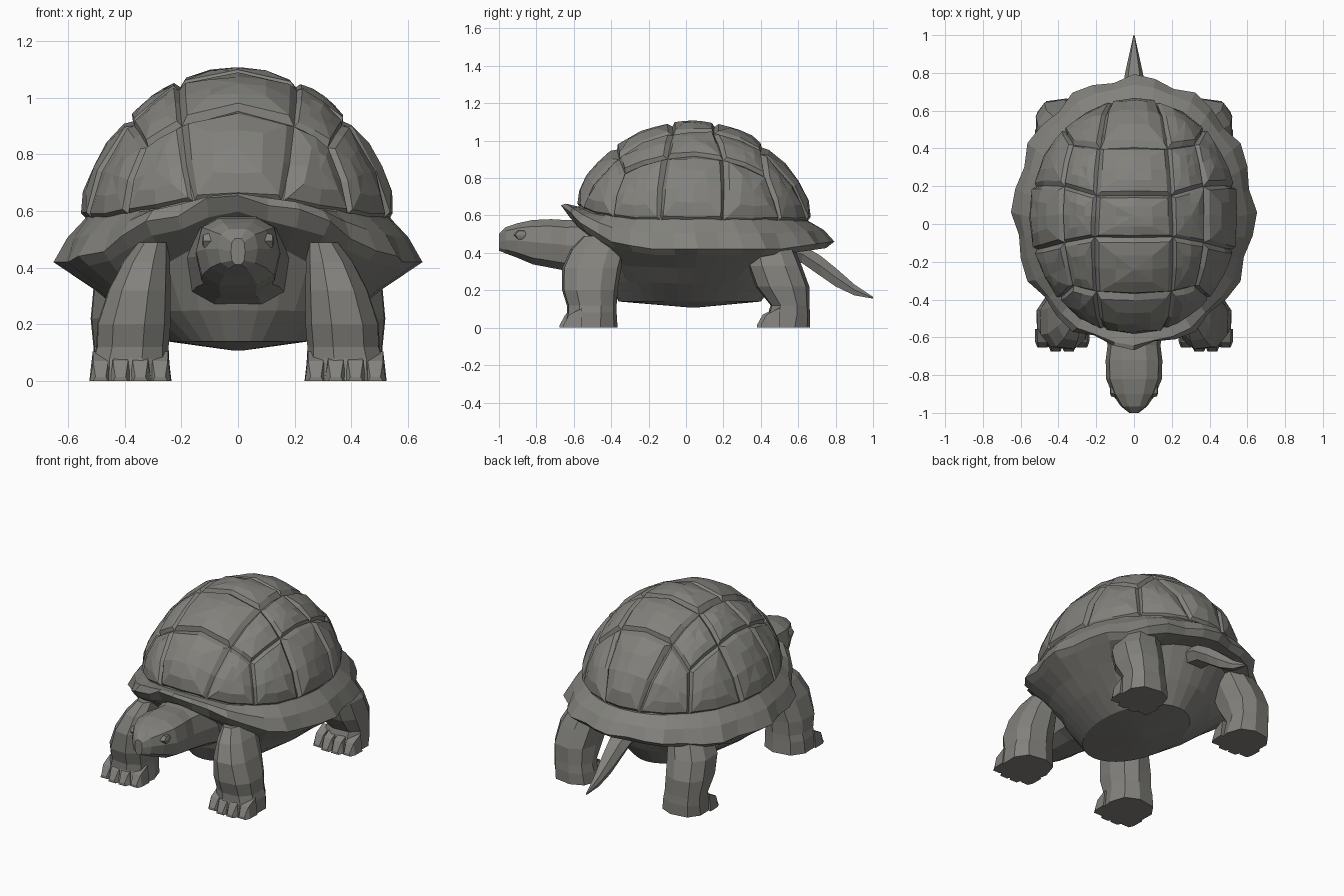
import bpy, bmesh, random
from math import sin, cos, pi, asin, atan2, hypot
from mathutils import Vector

if "Cube" in bpy.data.objects:
    bpy.data.objects.remove(bpy.data.objects["Cube"])

random.seed(4)
STONE = bpy.data.materials.new("dark_grey")
STONE.diffuse_color = (0.225, 0.221, 0.203, 1)
STONE.use_nodes = True
STONE.node_tree.nodes["Principled BSDF"].inputs["Base Color"].default_value = STONE.diffuse_color


def make(name, verts, faces):
    me = bpy.data.meshes.new(name)
    me.from_pydata([tuple(v) for v in verts], [], faces)
    me.materials.append(STONE)
    bm = bmesh.new()
    bm.from_mesh(me)
    bmesh.ops.remove_doubles(bm, verts=bm.verts, dist=0.0005)
    bmesh.ops.recalc_face_normals(bm, faces=bm.faces)
    bm.to_mesh(me)
    bm.free()
    ob = bpy.data.objects.new(name, me)
    bpy.context.collection.objects.link(ob)
    return ob


def loft(name, rings, side=1):
    n = len(rings[0])
    verts = [(p[0] * side, p[1], p[2]) for r in rings for p in r]
    faces = [(k * n + i, k * n + (i + 1) % n, (k + 1) * n + (i + 1) % n, (k + 1) * n + i)
             for k in range(len(rings) - 1) for i in range(n)]
    faces += [tuple(range(n)), tuple(range(len(verts) - n, len(verts)))]
    return make(name, verts, faces)


def interp(table, x):
    if x <= table[0][0]:
        return table[0][1]
    for (a, fa), (b, fb) in zip(table, table[1:]):
        if x <= b:
            return fa + (fb - fa) * (x - a) / (b - a)
    return table[-1][1]


def power(v, e):
    return abs(v) ** e * (1 if v >= 0 else -1)


# Shell shape: plan ellipse, height profile, and rim height along y
CY, RX, RY = 0.04, 0.54, 0.615
BASE = [(-0.6, 0.66), (-0.5, 0.61), (-0.3, 0.575), (0.7, 0.57)]
EDGE = [(-0.65, 0.655), (-0.58, 0.57), (-0.4, 0.46), (-0.2, 0.42), (0.5, 0.42), (0.78, 0.46)]
HUB = Vector((0, CY, 0.5))


def dome(a, s, lift=0.0):
    r = sin(min(s, 1) * pi / 2)
    x, y = RX * r * cos(a), CY + RY * r * sin(a)
    zb = interp(BASE, CY + RY * sin(a))
    p = Vector((x, y, zb + (1.09 - zb) * max(1 - r * r, 0) ** 0.6))
    return p + (p - HUB).normalized() * lift


def ellipse(hx, y0, y1, zf, n=36, jag=0.0):
    pts = []
    for i in range(n):
        a = 2 * pi * i / n
        k = 1 + jag * (1, -1, 0.2)[i % 3]
        y = (y0 + y1) / 2 + (y1 - y0) / 2 * sin(a) * k
        pts.append((hx * cos(a) * k, y, zf(y)))
    return pts


# Shell core with flared scalloped rim and faceted belly
N = 36
rings = [[dome(2 * pi * i / N, s, -0.012) for i in range(N)] for s in (0.02, 0.3, 0.55, 0.8)]
rings += [[dome(2 * pi * i / N, 1) for i in range(N)],
          ellipse(0.595, -0.635, 0.73, lambda y: interp(EDGE, y) * 0.5 + interp(BASE, y) * 0.5 + 0.01, N, 0.012),
          ellipse(0.635, -0.65, 0.775, lambda y: interp(EDGE, y), N, 0.026),
          ellipse(0.60, -0.62, 0.74, lambda y: interp(EDGE, y) - 0.03, N, 0.012),
          ellipse(0.50, -0.50, 0.59, lambda y: interp([(-0.52, 0.52), (-0.35, 0.33), (0.3, 0.31), (0.6, 0.45)], y), N),
          ellipse(0.40, -0.42, 0.49, lambda y: interp([(-0.42, 0.25), (0, 0.235), (0.49, 0.26)], y), N),
          ellipse(0.25, -0.36, 0.40, lambda y: 0.14, N),
          ellipse(0.02, 0.02, 0.06, lambda y: 0.108, N)]
loft("shell_body", rings)


# Raised scutes: plan outlines laid on the dome, with a bevelled edge
def disc(x, y, base=False):
    u, v = x / RX, (y - CY) / RY
    r, a = hypot(u, v), atan2(v, u)
    s = 1.0 if base else asin(min(r, 0.999)) * 2 / pi
    return Vector((s * cos(a), s * sin(a)))


def scute(name, outline, side=1):
    corners = [disc(x, y, b) for x, y, b in outline]
    border = []
    for p, q in zip(corners, corners[1:] + corners[:1]):
        for t in (0, 0.5):
            m = p.lerp(q, t)
            if p.length > 0.99 and q.length > 0.99:
                m = m.normalized()
            border.append(m)
    mid = sum(border, Vector((0, 0))) / len(border)
    rings = []
    for k, lift in ((0, -0.006), (0.14, 0.012), (0.55, 0.018), (0.96, 0.018)):
        ring = []
        for b in border:
            p = b.lerp(mid, k)
            j = random.uniform(-0.006, 0.006) if 0 < k < 0.9 else 0
            ring.append(dome(atan2(p.y, p.x), p.length, lift + j))
        rings.append(ring)
    loft(name, rings[::-1], side)


A, B, C, D, E = (0.2, -0.36, 0), (0.21, -0.07, 0), (0.2, 0.15, 0), (0.18, 0.4, 0), (0.32, 0.42, 0)
F, G, H = (0.32, -0.33, 0), (0.37, -0.10, 0), (0.37, 0.2, 0)
P, Q, R, S, T, U = ((0.16, -0.56, 1), (0.40, -0.40, 1), (0.53, -0.14, 1), (0.53, 0.2, 1),
                    (0.37, 0.5, 1), (0.12, 0.65, 1))
spine = [P, A, B, C, D, U]
for i, (p, q) in enumerate(zip(spine, spine[1:])):
    scute(f"centre_scute_{i + 1}", [(-p[0], p[1], p[2]), p, q, (-q[0], q[1], q[2])])
laterals = [[A, F, G, B], [B, G, H, C], [C, H, E, D], [P, Q, F, A],
            [Q, R, G, F], [R, S, H, G], [S, T, E, H], [T, U, D, E]]
for side in (1, -1):
    for i, c in enumerate(laterals):
        scute(f"side_scute_{i + 1}", c, side)


# Legs, each a stack of (x, y, z, half width, half depth)
def stack(spec, n=9):
    return [[(x + rx * power(cos(2 * pi * i / n + 0.3), 0.8), y + ry * power(sin(2 * pi * i / n + 0.3), 0.8), z)
             for i in range(n)] for x, y, z, rx, ry in spec]


front_leg = [(0.38, -0.515, 0, 0.142, 0.15), (0.38, -0.505, 0.08, 0.137, 0.135),
             (0.375, -0.505, 0.12, 0.13, 0.135), (0.37, -0.515, 0.2, 0.132, 0.15),
             (0.35, -0.505, 0.32, 0.112, 0.16), (0.325, -0.47, 0.42, 0.085, 0.15), (0.3, -0.43, 0.49, 0.055, 0.12)]
rear_leg = [(0.38, 0.53, 0, 0.135, 0.135), (0.385, 0.55, 0.07, 0.13, 0.115),
            (0.39, 0.555, 0.12, 0.125, 0.105), (0.395, 0.515, 0.22, 0.13, 0.145),
            (0.38, 0.475, 0.33, 0.135, 0.145), (0.34, 0.44, 0.45, 0.11, 0.13)]


# Toes: blunt wedges along the front of each foot
def toe(name, x, y, side):
    rings = []
    for dy, w, h in ((0.1, 0.04, 0.105), (0.03, 0.038, 0.07), (0, 0.026, 0.015)):
        rings.append([(x - w, y + dy, 0), (x + w, y + dy, 0), (x + w * 0.7, y + dy, h), (x - w * 0.7, y + dy, h)])
    loft(name, rings, side)


for side in (1, -1):
    loft("front_leg", stack(front_leg), side)
    loft("rear_leg", stack(rear_leg), side)
    for k in range(4):
        x, bow = 0.275 + k * 0.07, 0.02 * abs(k - 1.5)
        toe("front_toe", x, -0.685 + bow, side)
        toe("rear_toe", x, 0.37 + bow, side)


# Head and neck, cross sections along y: (y, bottom, top, half width)
def sections(spec, n=10, e=0.7):
    return [[(w * power(cos(2 * pi * i / n), e), y, (lo + hi) / 2 + (hi - lo) / 2 * power(sin(2 * pi * i / n), e))
             for i in range(n)] for y, lo, hi, w in spec]


loft("head", sections([(-1.0, 0.41, 0.505, 0.025), (-0.965, 0.395, 0.54, 0.07), (-0.9, 0.37, 0.562, 0.115),
                       (-0.82, 0.335, 0.58, 0.148), (-0.72, 0.315, 0.585, 0.15), (-0.64, 0.3, 0.58, 0.14),
                       (-0.5, 0.285, 0.59, 0.17), (-0.35, 0.25, 0.6, 0.2)]))
for side in (1, -1):
    loft("eye", [[(x, -0.88 + r * cos(2 * pi * i / 6), 0.495 + 0.8 * r * sin(2 * pi * i / 6)) for i in range(6)]
                 for x, r in ((0.09, 0.042), (0.122, 0.032), (0.128, 0.012))], side)

# Tail, flattened and tapering to a point
loft("tail", sections([(0.5, 0.36, 0.47, 0.09), (0.62, 0.34, 0.45, 0.075), (0.72, 0.27, 0.39, 0.06),
                       (0.8, 0.215, 0.325, 0.047), (0.9, 0.17, 0.235, 0.025), (1.0, 0.155, 0.165, 0.003)], 6))
